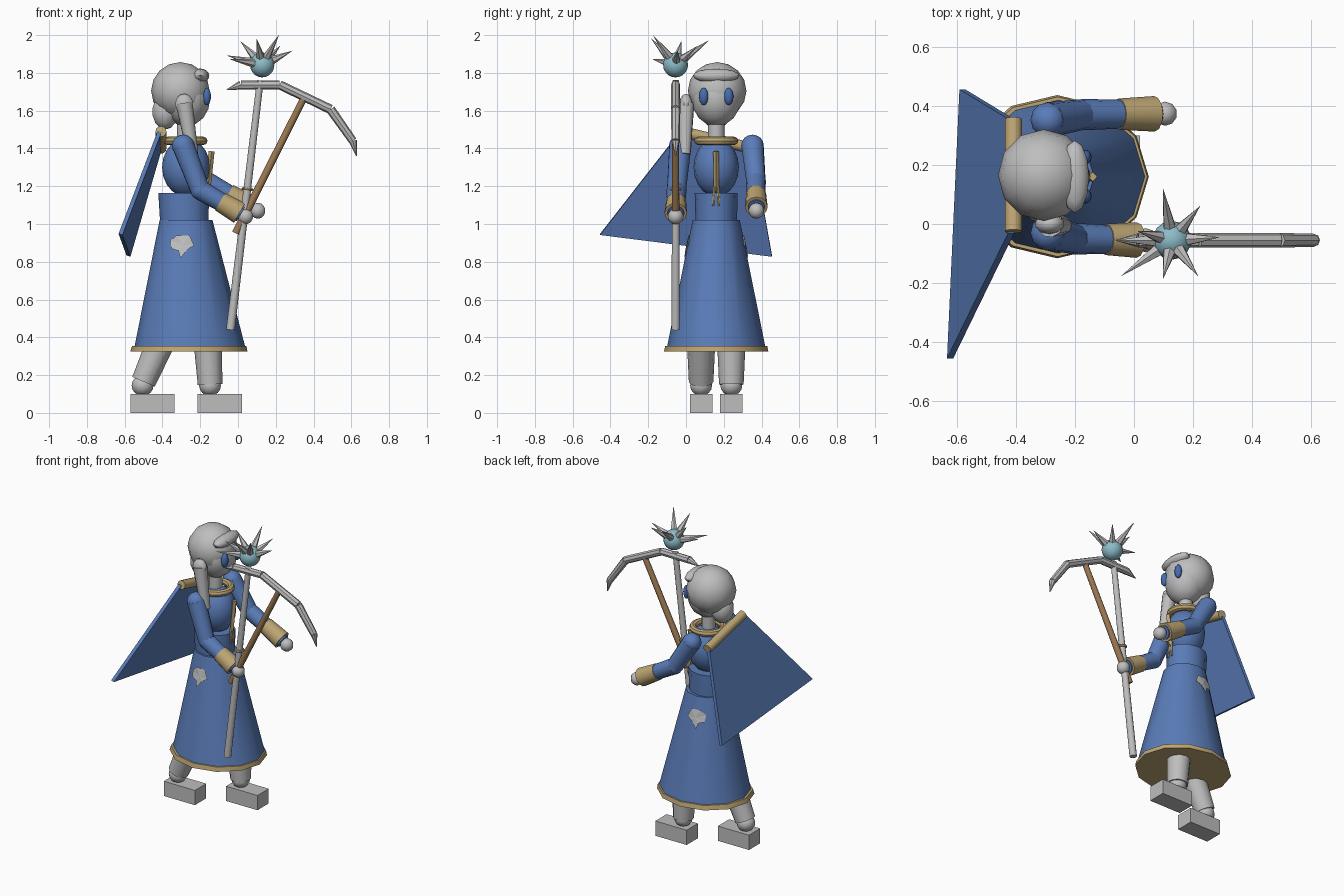
import bpy, bmesh, math
from mathutils import Vector, Matrix

if "Cube" in bpy.data.objects:
    bpy.data.objects.remove(bpy.data.objects["Cube"])

def material(name, r, g, b):
    m = bpy.data.materials.new(name)
    lin = [(c / 255 / 12.92) if c < 11 else ((c / 255 + 0.055) / 1.055) ** 2.4 for c in (r, g, b)]
    m.diffuse_color = (*lin, 1)
    m.use_nodes = True
    m.node_tree.nodes["Principled BSDF"].inputs["Base Color"].default_value = m.diffuse_color
    return m

GREY = material("light_grey", 190, 190, 190)
BLUE = material("robe_blue", 90, 124, 184)
GOLD = material("gold_trim", 190, 166, 116)
WOOD = material("wood_brown", 156, 121, 84)
ORB = material("pale_cyan", 140, 188, 200)
EYE = material("eye_blue", 70, 108, 176)

def finish(name, bm, mat, smooth=True):
    bmesh.ops.recalc_face_normals(bm, faces=bm.faces[:])
    me = bpy.data.meshes.new(name)
    bm.to_mesh(me)
    bm.free()
    if smooth:
        me.shade_smooth()
        me.set_sharp_from_angle(angle=math.radians(42))
    me.materials.append(mat)
    ob = bpy.data.objects.new(name, me)
    bpy.context.collection.objects.link(ob)
    return ob

def ball(name, loc, radii, mat, segs=12, rings=8):
    bm = bmesh.new()
    bmesh.ops.create_uvsphere(bm, u_segments=segs, v_segments=rings, radius=1)
    bmesh.ops.scale(bm, vec=Vector(radii), verts=bm.verts[:])
    bmesh.ops.translate(bm, vec=Vector(loc), verts=bm.verts[:])
    return finish(name, bm, mat)

def add_rod(bm, a, b, r1, r2, segs):
    a, b = Vector(a), Vector(b)
    d = b - a
    mat = Matrix.Translation((a + b) / 2) @ d.to_track_quat('Z', 'Y').to_matrix().to_4x4()
    bmesh.ops.create_cone(bm, cap_ends=True, segments=segs, radius1=r1, radius2=r2,
                          depth=d.length, matrix=mat)

def rod(name, a, b, r1, r2, mat, segs=12, smooth=True):
    bm = bmesh.new()
    add_rod(bm, a, b, r1, r2, segs)
    return finish(name, bm, mat, smooth)

def rings(name, sections, mat, segs=12):
    """Loft of ellipses: (x, y, z, radius_x, radius_y)."""
    bm = bmesh.new()
    loops = [[bm.verts.new((x + rx * math.cos(2 * math.pi * i / segs),
                            y + ry * math.sin(2 * math.pi * i / segs), z))
              for i in range(segs)] for x, y, z, rx, ry in sections]
    for lo, hi in zip(loops, loops[1:]):
        for i in range(segs):
            j = (i + 1) % segs
            bm.faces.new((lo[i], lo[j], hi[j], hi[i]))
    bm.faces.new(loops[0])
    bm.faces.new(loops[-1])
    return finish(name, bm, mat)

def torus(name, loc, axis, major, minor, mat, n=16, k=8):
    bm = bmesh.new()
    rot = Vector(axis).to_track_quat('Z', 'Y')
    vs = []
    for i in range(n):
        t = 2 * math.pi * i / n
        for j in range(k):
            p = 2 * math.pi * j / k
            r = major + minor * math.cos(p)
            v = Vector((r * math.cos(t), r * math.sin(t), minor * math.sin(p)))
            vs.append(bm.verts.new(rot @ v + Vector(loc)))
    for i in range(n):
        for j in range(k):
            i2, j2 = (i + 1) % n, (j + 1) % k
            bm.faces.new((vs[i * k + j], vs[i2 * k + j], vs[i2 * k + j2], vs[i * k + j2]))
    return finish(name, bm, mat)

def box(name, lo, hi, mat):
    bm = bmesh.new()
    bmesh.ops.create_cube(bm, size=1)
    lo, hi = Vector(lo), Vector(hi)
    bmesh.ops.scale(bm, vec=hi - lo, verts=bm.verts[:])
    bmesh.ops.translate(bm, vec=(lo + hi) / 2, verts=bm.verts[:])
    return finish(name, bm, mat, False)

CY = 0.16  # body centre line

# Robe: skirt, hem, waist, chest, collar
rings("skirt", [(-0.255, CY, 0.35, 0.293, 0.26), (-0.275, CY, 1.02, 0.14, 0.125)], BLUE)
rings("hem", [(-0.26, CY, 0.325, 0.31, 0.276), (-0.258, CY, 0.355, 0.303, 0.27)], GOLD)
rings("waist", [(-0.285, CY, 1.02, 0.128, 0.11), (-0.287, CY, 1.165, 0.135, 0.114)], BLUE)
ball("chest", (-0.275, CY, 1.3), (0.127, 0.12, 0.155), BLUE, 16, 10)
torus("collar", (-0.278, CY, 1.44), (0, 0, 1), 0.095, 0.022, GOLD)
rod("neck", (-0.28, CY, 1.4), (-0.28, CY, 1.58), 0.043, 0.043, GREY)

# Front sash with two hanging tails
rod("sash", (-0.14, CY, 1.385), (-0.16, CY, 1.18), 0.016, 0.014, GOLD, 4, False)
for s in (-1, 1):
    rod("sash_tail", (-0.16, CY + s * 0.008, 1.2), (-0.155, CY + s * 0.016, 1.095),
        0.009, 0.006, GOLD, 6, False)

# Side emblems lying on the skirt
outline = [(-.357, .912), (-.325, .94), (-.257, .94), (-.232, .886), (-.268, .866),
           (-.305, .818), (-.315, .858), (-.352, .87)]
for s in (-1, 1):
    bm = bmesh.new()
    def on_skirt(x, z):
        t = (z - 0.35) / 0.67
        cx, rx, ry = -0.255 - 0.02 * t, 0.293 - 0.153 * t, 0.26 - 0.135 * t
        y = ry * math.sqrt(1 - ((x - cx) / rx) ** 2) + 0.007
        return bm.verts.new((x, CY + s * y, z))
    mid = on_skirt(-0.29, 0.89)
    edge = [on_skirt(x, z) for x, z in outline]
    inner = bm.verts.new((-0.29, CY + s * 0.13, 0.89))
    for i, v in enumerate(edge):
        w = edge[(i + 1) % len(edge)]
        bm.faces.new((mid, v, w))
        bm.faces.new((inner, w, v))
    finish("skirt_emblem", bm, GREY, False)

# Head, hair and eyes
ball("head", (-0.275, CY, 1.665), (0.128, 0.13, 0.148), GREY)
ball("hair", (-0.305, 0.165, 1.705), (0.155, 0.155, 0.152), GREY)
ball("hair_bun", (-0.385, CY, 1.595), (0.072, 0.075, 0.095), GREY, 10, 7)
ball("fringe", (-0.2, CY, 1.785), (0.048, 0.123, 0.038), GREY)
ball("lock_top", (-0.285, 0.0, 1.635), (0.05, 0.035, 0.055), GREY, 10, 6)
rod("hair_lock", (-0.285, 0.0, 1.64), (-0.24, -0.005, 1.37), 0.045, 0.03, GREY, 10)
for s in (-1, 1):
    ball("eye", (-0.165, CY + s * 0.066, 1.675), (0.022, 0.025, 0.046), EYE, 12, 8)

# Arms
arms = [((-0.29, -0.03, 1.415), (-0.2, -0.05, 1.18), (0.04, -0.055, 1.04)),
        ((-0.29, 0.352, 1.415), (-0.175, 0.37, 1.23), (0.105, 0.373, 1.07))]
for shoulder, elbow, hand in arms:
    e, h = Vector(elbow), Vector(hand)
    ball("shoulder", shoulder, (0.06, 0.06, 0.058), BLUE)
    rod("upper_arm", shoulder, elbow, 0.06, 0.052, BLUE)
    ball("elbow", elbow, (0.053, 0.053, 0.053), BLUE)
    rod("forearm", e, e.lerp(h, 0.9), 0.053, 0.045, BLUE)
    rod("cuff", e.lerp(h, 0.44), e.lerp(h, 0.87), 0.053, 0.06, GOLD)
    ball("hand", hand, (0.042, 0.042, 0.042), GREY, 10, 7)

# Legs and feet
legs = [((-0.32, 0.08, 0.58), (-0.5, 0.08, 0.165), -0.505, -0.57, -0.337),
        ((-0.17, 0.24, 0.58), (-0.148, 0.24, 0.15), -0.148, -0.215, 0.02)]
for hip, shin, ankle_x, x0, x1 in legs:
    y = hip[1]
    rod("leg", hip, shin, 0.085, 0.065, GREY)
    ball("ankle", (ankle_x, y, 0.145), (0.058, 0.058, 0.055), GREY)
    box("foot", (x0, y - 0.06, 0), (x1, y + 0.06, 0.1), GREY)

# Cape plate and its shoulder bar
bm = bmesh.new()
corners = [Vector(p) for p in ((-0.415, 0.355, 1.395), (-0.415, -0.03, 1.49),
                               (-0.622, -0.455, 0.945), (-0.58, 0.455, 0.83))]
off = Vector((-0.94, 0.03, 0.3)) * 0.011
front = [bm.verts.new(c - off) for c in corners]
back = [bm.verts.new(c + off) for c in corners]
bm.faces.new(front)
bm.faces.new(back)
for i in range(4):
    j = (i + 1) % 4
    bm.faces.new((front[i], front[j], back[j], back[i]))
finish("cape", bm, BLUE, False)
rod("cape_bar", (-0.408, 0.355, 1.4), (-0.408, -0.025, 1.49), 0.029, 0.029, GOLD)

# Staff, grip ring and wooden brace
SY = -0.055
rod("staff", (-0.04, SY, 0.44), (0.118, SY, 1.76), 0.023, 0.018, GREY, 10)
torus("staff_ring", (0.05, SY, 1.185), (0.12, 0, 1), 0.024, 0.008, GOLD, 12, 6)
rod("wood_handle", (-0.012, SY, 0.95), (0.345, SY, 1.66), 0.021, 0.018, WOOD, 10)

# Curved pick blade, a chain of tapered segments
path = [(-0.06, 1.71, 0.002), (0.015, 1.735, 0.024), (0.22, 1.737, 0.024),
        (0.49, 1.607, 0.025), (0.608, 1.44, 0.022), (0.627, 1.36, 0.002)]
bm = bmesh.new()
for (x0, z0, r0), (x1, z1, r1) in zip(path, path[1:]):
    add_rod(bm, (x0, SY, z0), (x1, SY, z1), r0, r1, 8)
finish("pick_blade", bm, GREY)

# Orb and its crown of spikes
C = Vector((0.128, SY, 1.842))
ball("orb", C, (0.066, 0.066, 0.066), ORB, 14, 10)
tips = [(-.185, 0, .05), (.16, .01, .075), (-.03, .175, .13), (.095, .115, .1), (-.115, .03, .125),
        (-.17, -.12, .03), (-.03, -.13, .14), (.088, -.12, .158)]
for t in tips:
    d = Vector(t)
    rod("spike", C + d.normalized() * 0.05, C + d, 0.024, 0.0005, GREY, 6, False)
